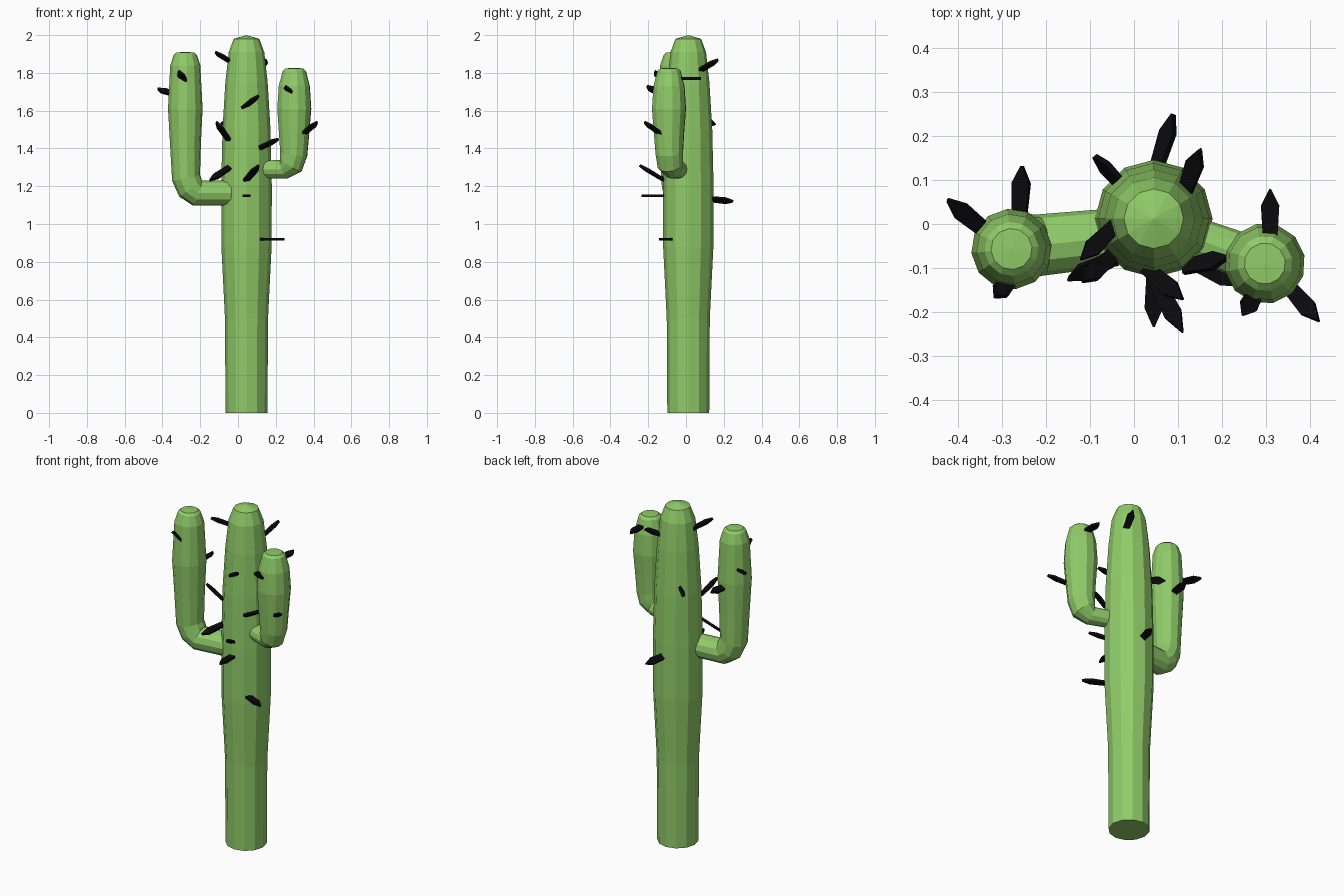
import bpy, bmesh, math
from mathutils import Vector

if "Cube" in bpy.data.objects:
    bpy.data.objects.remove(bpy.data.objects["Cube"])


def material(name, rgb):
    m = bpy.data.materials.new(name)
    m.diffuse_color = (*rgb, 1)
    m.use_nodes = True
    m.node_tree.nodes["Principled BSDF"].inputs["Base Color"].default_value = m.diffuse_color
    return m


GREEN = material("cactus green", (0.28, 0.60, 0.14))
BLACK = material("spine black", (0.003, 0.003, 0.004))


def finish(bm, name, mat):
    bmesh.ops.recalc_face_normals(bm, faces=bm.faces)
    me = bpy.data.meshes.new(name)
    bm.to_mesh(me)
    bm.free()
    me.materials.append(mat)
    ob = bpy.data.objects.new(name, me)
    bpy.context.collection.objects.link(ob)
    return ob


def tube(name, stations, side, sides=12, dome=0.0):
    """Loft rings of (x, y, z, radius) along a path; side is the ring's fixed axis."""
    bm = bmesh.new()
    pts = [Vector(s[:3]) for s in stations]
    u = Vector(side).normalized()
    rings = []
    for i, s in enumerate(stations):
        if i == 0:
            t = pts[1] - pts[0]
        elif i == len(pts) - 1:
            t = pts[i] - pts[i - 1]
        else:
            t = (pts[i + 1] - pts[i]).normalized() + (pts[i] - pts[i - 1]).normalized()
        v = t.cross(u).normalized()
        rings.append([bm.verts.new(pts[i] + s[3] * (u * math.cos(a) + v * math.sin(a)))
                      for a in (2 * math.pi * k / sides for k in range(sides))])
    for a, b in zip(rings, rings[1:]):
        for k in range(sides):
            j = (k + 1) % sides
            bm.faces.new((a[k], a[j], b[j], b[k]))
    bm.faces.new(rings[0])
    tip = bm.verts.new(pts[-1] + Vector((0, 0, dome)))
    for k in range(sides):
        bm.faces.new((rings[-1][k], rings[-1][(k + 1) % sides], tip))
    return finish(bm, name, GREEN)


# Trunk
trunk_profile = [(0, .111), (.5, .114), (.88, .133), (1.2, .134), (1.5, .127),
                 (1.75, .112), (1.91, .094), (1.98, .068)]
tube("trunk", [(.045, .012, z, r) for z, r in trunk_profile], (1, 0, 0), dome=.02)

# Left arm
tube("left_arm", [
    (-.04, -.03, 1.163, .066), (-.215, -.048, 1.163, .070),
    (-.252, -.052, 1.192, .076), (-.275, -.055, 1.245, .076),
    (-.278, -.056, 1.42, .082), (-.279, -.057, 1.61, .092),
    (-.279, -.057, 1.84, .080), (-.279, -.057, 1.895, .062),
    (-.279, -.057, 1.908, .047)], (-.1, 1, 0), dome=.003)

# Right arm
tube("right_arm", [
    (.12, -.025, 1.288, .047), (.245, -.072, 1.29, .052),
    (.28, -.083, 1.317, .070), (.295, -.088, 1.37, .074),
    (.297, -.09, 1.48, .082), (.298, -.09, 1.61, .092),
    (.298, -.09, 1.73, .084), (.298, -.09, 1.81, .063),
    (.298, -.09, 1.824, .047)], (.33, 1, 0), dome=.002)


# Spines: flat blades with a pointed tip
def spine(name, base, tip, roll=0):
    b, t = Vector(base), Vector(tip)
    d = (t - b).normalized()
    b -= d * 0.02
    length = (t - b).length
    w = d.cross(Vector((0, 0, 1))).normalized()
    n = w.cross(d)
    c, s = math.cos(math.radians(roll)), math.sin(math.radians(roll))
    w, n = w * c + n * s, n * c - w * s
    outline = [(0, -.016), (.68, -.021), (1, -.002), (1, .002), (.68, .021), (0, .016)]
    bm = bmesh.new()
    lo, hi = ([bm.verts.new(b + d * (f * length) + w * x + n * h) for f, x in outline]
              for h in (-.007, .007))
    bm.faces.new(lo)
    bm.faces.new(hi)
    for k in range(6):
        j = (k + 1) % 6
        bm.faces.new((lo[k], lo[j], hi[j], hi[k]))
    finish(bm, name, BLACK)


SPINES = [
    # trunk
    ((-.05, -.01, 1.865), (-.12, -.08, 1.91), 0),
    ((.12, .085, 1.82), (.15, .17, 1.87), 20),
    ((-.03, .09, 1.54), (-.09, .155, 1.53), 60),
    ((.055, .14, 1.13), (.09, .25, 1.12), 40),
    ((.04, -.11, 1.625), (.11, -.17, 1.68), 0),
    ((.05, -.13, 1.24), (.11, -.245, 1.31), 0),
    ((.045, -.12, 1.15), (.045, -.235, 1.15), 0),
    ((-.06, -.08, 1.46), (-.115, -.13, 1.54), 0),
    ((-.06, -.085, 1.29), (-.15, -.125, 1.23), 30),
    ((.13, -.095, 1.41), (.215, -.075, 1.45), 30),
    ((.14, -.09, .92), (.245, -.14, .92), 0),
    # left arm
    ((-.345, -.01, 1.69), (-.425, .055, 1.715), 25),
    ((-.285, -.13, 1.76), (-.315, -.165, 1.81), 0),
    ((-.26, .03, 1.58), (-.255, .132, 1.59), 20),
    # right arm
    ((.31, -.02, 1.77), (.31, .08, 1.77), 0),
    ((.275, -.16, 1.70), (.25, -.207, 1.73), 20),
    ((.355, -.145, 1.485), (.42, -.22, 1.54), 0),
]
for i, (base, tip, roll) in enumerate(SPINES):
    spine(f"spine_{i + 1}", base, tip, roll)
